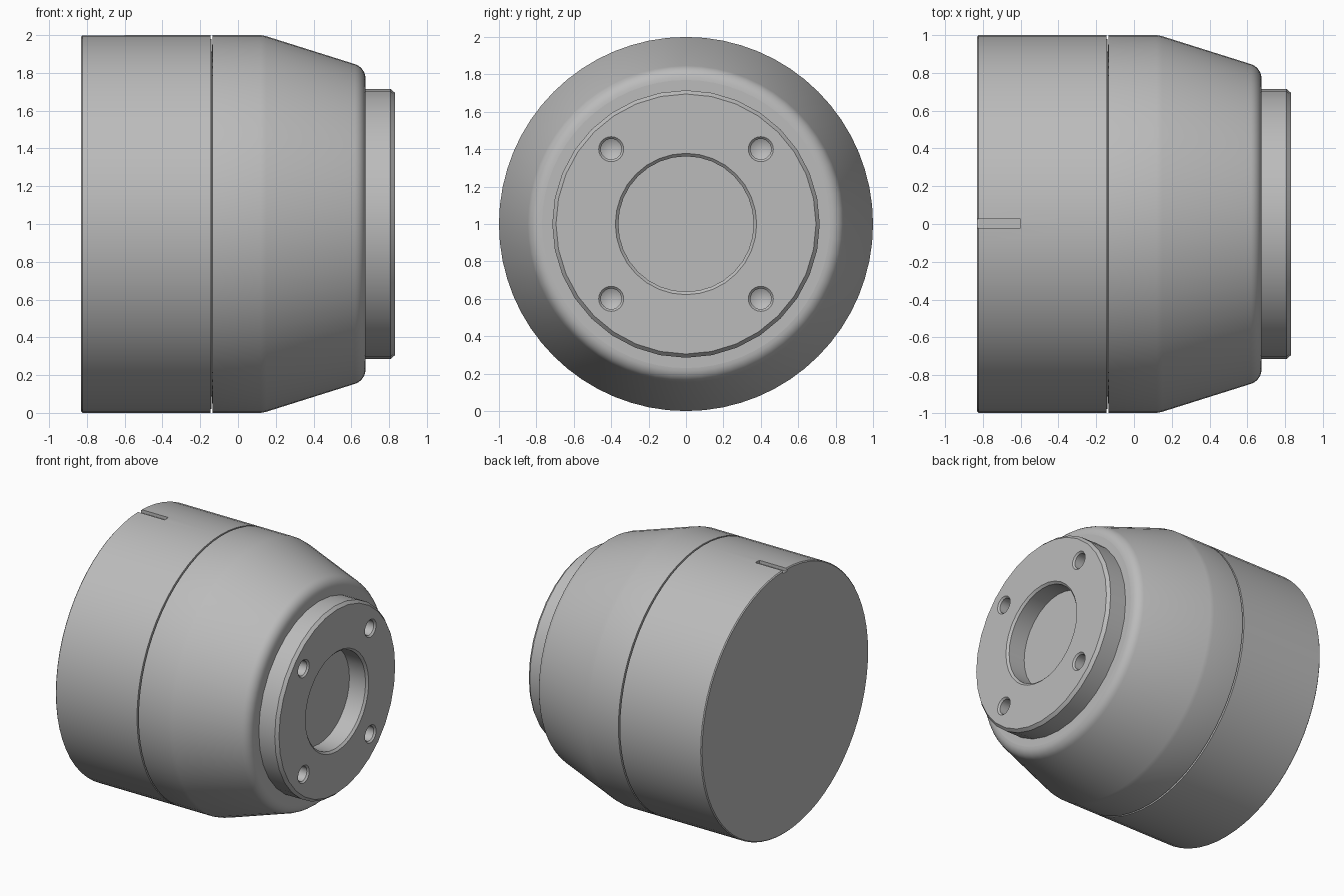
import bpy
import bmesh
from math import pi, sin, cos, radians
from mathutils import Matrix

default = bpy.data.objects.get("Cube")
if default:
    bpy.data.objects.remove(default)

AXIS_Z = 1.0

grey = bpy.data.materials.new("machined grey")
grey.use_nodes = True
grey.diffuse_color = (0.5, 0.5, 0.5, 1)
grey.node_tree.nodes["Principled BSDF"].inputs["Base Color"].default_value = (0.5, 0.5, 0.5, 1)


def lathe(name, profile, sides, y=0.0, z=AXIS_Z):
    """Turn (x, radius) points about a line along x; radius 0 closes an end."""
    bm = bmesh.new()
    rings = []
    for x, r in profile:
        if r == 0:
            rings.append([bm.verts.new((x, y, z))])
        else:
            angles = [2 * pi * i / sides for i in range(sides)]
            rings.append([bm.verts.new((x, y + r * cos(a), z + r * sin(a))) for a in angles])
    for a, b in zip(rings, rings[1:]):
        for i in range(sides):
            j = (i + 1) % sides
            if len(a) == 1:
                bm.faces.new((a[0], b[j], b[i]))
            elif len(b) == 1:
                bm.faces.new((a[i], a[j], b[0]))
            else:
                bm.faces.new((a[i], a[j], b[j], b[i]))
    bmesh.ops.recalc_face_normals(bm, faces=bm.faces)
    return finish(name, bm)


def finish(name, bm):
    mesh = bpy.data.meshes.new(name)
    bm.to_mesh(mesh)
    bm.free()
    mesh.materials.append(grey)
    obj = bpy.data.objects.new(name, mesh)
    bpy.context.collection.objects.link(obj)
    return obj


def cut(target, cutter):
    """Subtract the cutter from the target, then drop the cutter."""
    mod = target.modifiers.new("cut", 'BOOLEAN')
    mod.operation = 'DIFFERENCE'
    mod.solver = 'EXACT'
    mod.object = cutter
    bpy.context.view_layer.objects.active = target
    bpy.ops.object.modifier_apply(modifier=mod.name)
    bpy.data.objects.remove(cutter)


# Rear housing: plain drum with a thin step down to the seam
rear = lathe("rear_housing", [(-0.83, 0), (-0.83, 0.993), (-0.823, 1), (-0.146, 1),
                              (-0.146, 0.98), (-0.14, 0.98), (-0.14, 0)], 64)

# Alignment slot on top of the rear housing
bm = bmesh.new()
bmesh.ops.create_cube(bm, size=1, matrix=Matrix.Translation((-0.75, 0.003, 2.01))
                      @ Matrix.Diagonal((0.3, 0.046, 0.07, 1)))
cut(rear, finish("slot_cutter", bm))

# Front housing: short cylinder, taper and rounded shoulder
shoulder = [(0.595 + 0.08 * sin(radians(t)), 0.77 + 0.08 * cos(radians(t)))
            for t in range(18, 91, 12)]
front = lathe("front_housing", [(-0.14, 0.9), (-0.134, 0.98), (-0.134, 1), (0.12, 1),
                                (0.15, 0.994)] + shoulder + [(0.675, 0.77), (0.675, 0.68)], 64)

# Hub: chamfered boss with a round recess
hub = lathe("hub", [(0.45, 0), (0.45, 0.715), (0.808, 0.715), (0.83, 0.695), (0.83, 0.378),
                    (0.815, 0.362), (0.68, 0.362), (0.68, 0)], 32)

# Four chamfered bolt holes with conical bottoms
for y in (-0.4, 0.4):
    for z in (-0.4, 0.4):
        cut(hub, lathe("hole_cutter", [(0.6, 0), (0.63, 0.055), (0.818, 0.055), (0.842, 0.079),
                                       (0.842, 0)], 24, y, AXIS_Z + z))

for obj in (rear, front, hub):
    bpy.ops.object.select_all(action='DESELECT')
    obj.select_set(True)
    bpy.context.view_layer.objects.active = obj
    bpy.ops.object.shade_smooth_by_angle(angle=radians(25))
